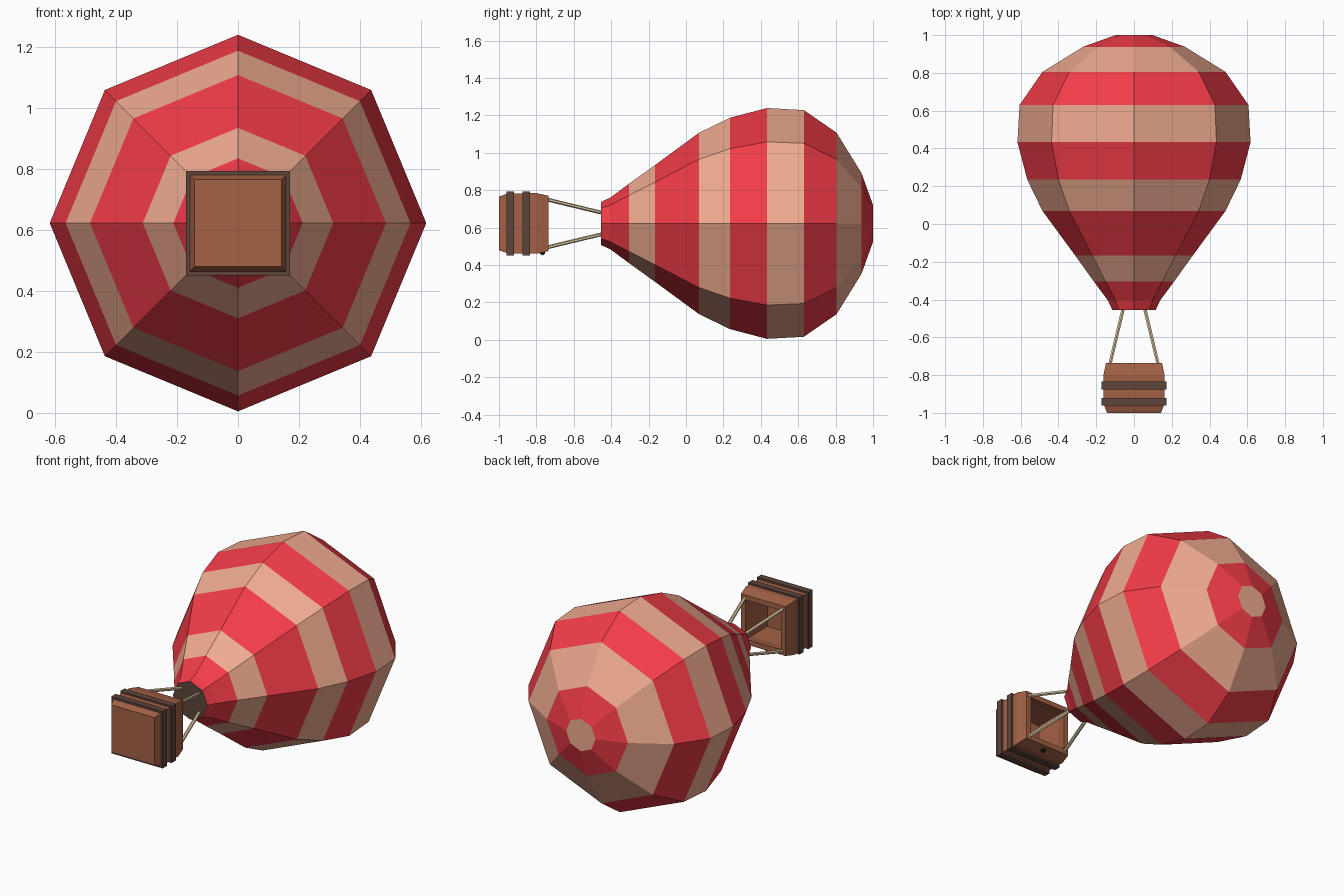
import bpy, bmesh, math
from mathutils import Vector

if "Cube" in bpy.data.objects:
    bpy.data.objects.remove(bpy.data.objects["Cube"])

CZ = 0.622  # height of the balloon axis, which runs along y


def material(name, rgb):
    m = bpy.data.materials.new(name)
    m.diffuse_color = (*rgb, 1)
    m.use_nodes = True
    m.node_tree.nodes["Principled BSDF"].inputs["Base Color"].default_value = m.diffuse_color
    return m


RED = material("red_fabric", (0.90, 0.045, 0.065))
TAN = material("tan_fabric", (0.87, 0.41, 0.28))
WICKER = material("wicker", (0.37, 0.12, 0.06))
DARK = material("dark_wood", (0.11, 0.06, 0.045))
ROPE = material("rope", (0.75, 0.61, 0.38))
BLACK = material("black_iron", (0.02, 0.02, 0.025))


def finish(bm, name, mats):
    bmesh.ops.recalc_face_normals(bm, faces=bm.faces)
    me = bpy.data.meshes.new(name)
    bm.to_mesh(me)
    bm.free()
    for m in mats:
        me.materials.append(m)
    ob = bpy.data.objects.new(name, me)
    bpy.context.collection.objects.link(ob)
    return ob


def loft(name, profile, sides, mats, stripe=None, closed=False, caps=(0, 0)):
    """Sweep (y, radius) points around the y axis; square sections take half widths."""
    bm = bmesh.new()
    phase, k = (math.pi / 4, math.sqrt(2)) if sides == 4 else (0, 1)
    rings = []
    for y, r in profile:
        ang = [phase + 2 * math.pi * i / sides for i in range(sides)]
        rings.append([bm.verts.new((k * r * math.cos(a), y, CZ + k * r * math.sin(a))) for a in ang])
    for j in range(len(rings) if closed else len(rings) - 1):
        a, b = rings[j], rings[(j + 1) % len(rings)]
        for i in range(sides):
            n = (i + 1) % sides
            f = bm.faces.new((a[i], a[n], b[n], b[i]))
            f.material_index = stripe[j] if stripe else 0
    if not closed:
        for ring, m in zip((rings[0], rings[-1]), caps):
            bm.faces.new(ring).material_index = m
    return finish(bm, name, mats)


# Striped eight-sided envelope with a dark mouth and a tan crown
loft("envelope",
     [(-0.455, 0.115), (-0.405, 0.138), (-0.305, 0.212), (-0.166, 0.312), (0.07, 0.485),
      (0.235, 0.565), (0.433, 0.617), (0.63, 0.606), (0.805, 0.485), (0.938, 0.270), (1.0, 0.098)],
     8, [RED, TAN, DARK], stripe=[0, 0, 1, 0, 1, 0, 1, 0, 1, 0], caps=(2, 1))

# Hollow square basket, open towards the envelope
loft("basket",
     [(-1.0, 0.143), (-0.955, 0.160), (-0.80, 0.162), (-0.735, 0.148),
      (-0.735, 0.118), (-0.80, 0.130), (-0.96, 0.130)],
     4, [WICKER])

# Two wooden bands around the basket
for i, y in enumerate((-0.94, -0.855)):
    loft(f"basket_band_{i + 1}",
         [(y - 0.02, 0.150), (y - 0.02, 0.171), (y + 0.02, 0.171), (y + 0.02, 0.150)],
         4, [DARK], closed=True)

# Four ropes between basket rim and mouth
for sx in (-1, 1):
    for sz in (-1, 1):
        a = Vector((sx * 0.132, -0.76, CZ + sz * 0.132))
        b = Vector((sx * 0.055, -0.44, CZ + sz * 0.055))
        bm = bmesh.new()
        bmesh.ops.create_cone(bm, cap_ends=True, segments=6, radius1=0.01, radius2=0.01, depth=(b - a).length)
        ob = finish(bm, f"rope_{'left' if sx < 0 else 'right'}_{'lower' if sz < 0 else 'upper'}", [ROPE])
        ob.location = (a + b) / 2
        ob.rotation_euler = (b - a).to_track_quat('Z', 'Y').to_euler()

# Small iron fitting under the basket rim
bm = bmesh.new()
bmesh.ops.create_icosphere(bm, subdivisions=1, radius=0.018)
fitting = finish(bm, "rim_fitting", [BLACK])
fitting.location = (0, -0.768, CZ - 0.153)
